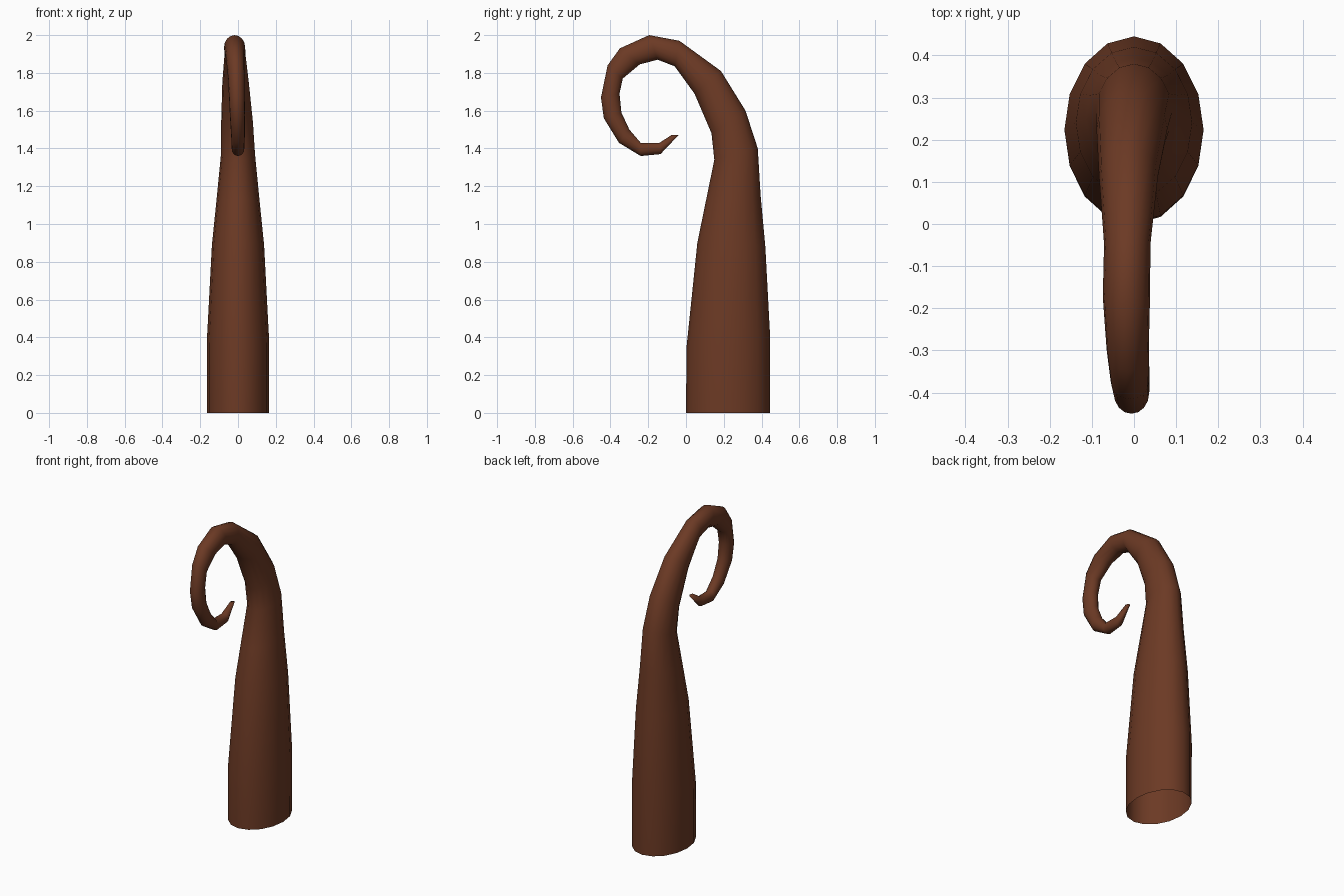
import bpy, bmesh, math
from mathutils import Vector

SIDES = 16
# cross-sections: outer (y, z), inner (y, z), x centre, x half width
RINGS = [
    (0.445, 0.00, 0.00, 0.00, 0.0, 0.165),
    (0.445, 0.41, 0.003, 0.35, 0.0, 0.165),
    (0.42, 0.88, 0.06, 0.90, 0.0, 0.138),
    (0.395, 1.15, 0.105, 1.12, 0.0, 0.113),
    (0.38, 1.40, 0.15, 1.34, 0.0, 0.09),
    (0.315, 1.60, 0.135, 1.48, -0.005, 0.084),
    (0.185, 1.81, 0.045, 1.69, -0.013, 0.07),
    (-0.035, 1.97, -0.06, 1.835, -0.016, 0.055),
    (-0.195, 2.00, -0.15, 1.87, -0.018, 0.056),
    (-0.35, 1.93, -0.245, 1.845, -0.015, 0.05),
    (-0.415, 1.84, -0.335, 1.77, -0.01, 0.045),
    (-0.45, 1.67, -0.352, 1.69, -0.006, 0.042),
    (-0.435, 1.56, -0.342, 1.59, -0.003, 0.04),
    (-0.355, 1.43, -0.30, 1.50, 0.0, 0.036),
    (-0.24, 1.36, -0.24, 1.43, 0.0, 0.033),
    (-0.135, 1.37, -0.14, 1.43, 0.0, 0.028),
    (-0.04, 1.47, -0.075, 1.472, 0.0, 0.012),
]

# tapered curling tentacle, open at the base
bm = bmesh.new()
loops = []
for oy, oz, iy, iz, cx, hw in RINGS:
    outer, inner = Vector((cx, oy, oz)), Vector((cx, iy, iz))
    mid, half = (outer + inner) / 2, (outer - inner) / 2
    ring = []
    for i in range(SIDES):
        a = 2 * math.pi * i / SIDES
        ring.append(bm.verts.new(mid + half * math.cos(a)
                                 + Vector((-hw * math.sin(a), 0, 0))))
    loops.append(ring)
for lo, hi in zip(loops, loops[1:]):
    for i in range(SIDES):
        j = (i + 1) % SIDES
        bm.faces.new((lo[i], lo[j], hi[j], hi[i]))
bm.faces.new(loops[-1])
for f in bm.faces:
    f.smooth = True

mesh = bpy.data.meshes.new("tentacle")
bm.to_mesh(mesh)
bm.free()
tentacle = bpy.data.objects.new("tentacle", mesh)
bpy.context.collection.objects.link(tentacle)

# brown skin
brown = bpy.data.materials.new("brown")
brown.diffuse_color = (0.15, 0.042, 0.018, 1)
mesh.materials.append(brown)
